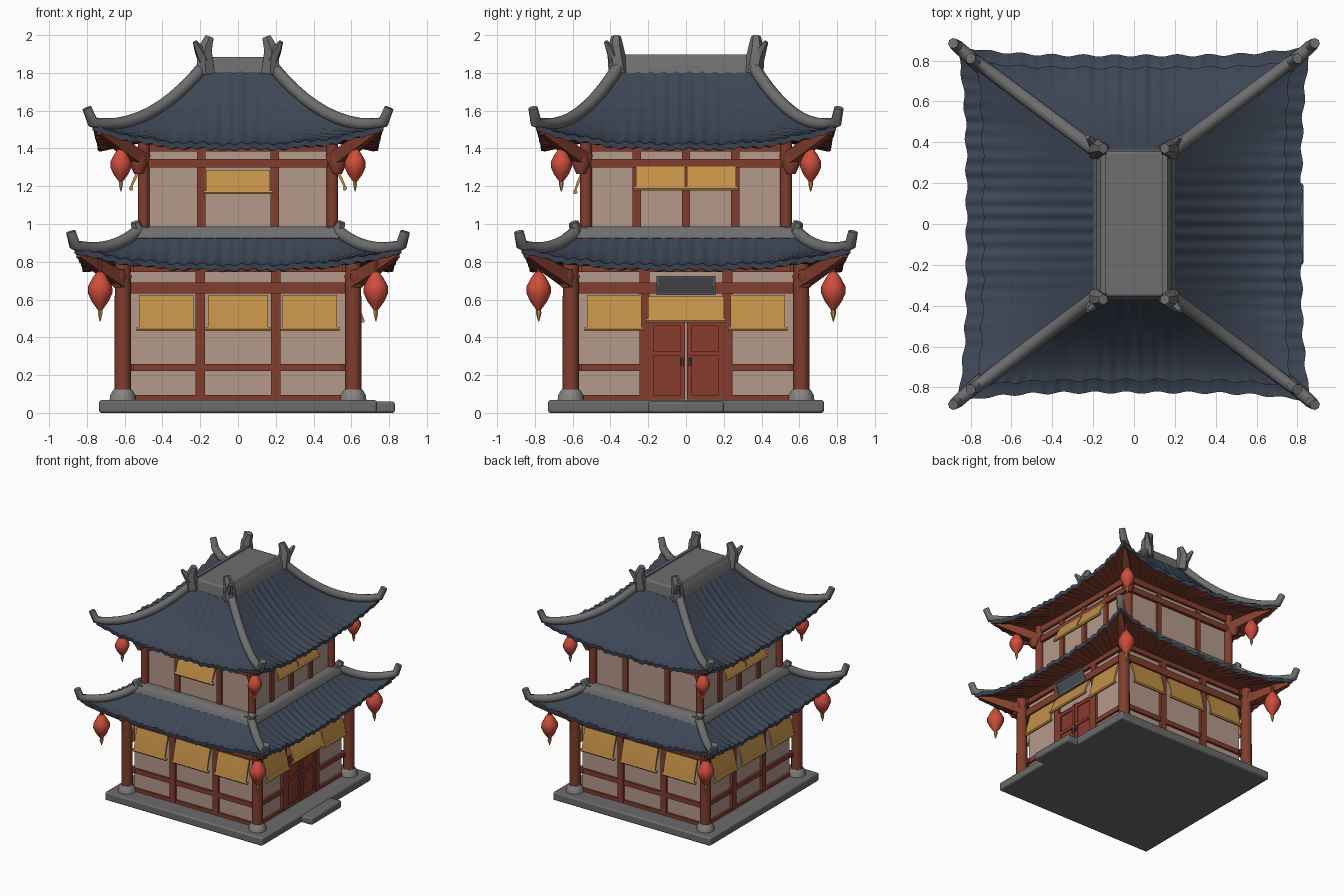
import bpy, bmesh, math
from mathutils import Vector, Matrix

if "Cube" in bpy.data.objects:
    bpy.data.objects.remove(bpy.data.objects["Cube"])

COLOURS = {
    "roof_tile": (0.047, 0.062, 0.092), "ridge_grey": (0.155, 0.155, 0.155),
    "plaster": (0.46, 0.32, 0.26), "red_wood": (0.22, 0.048, 0.026),
    "awning_gold": (0.54, 0.28, 0.065), "lantern_red": (0.62, 0.075, 0.045),
    "door_red": (0.25, 0.045, 0.027), "stone": (0.145, 0.145, 0.148),
    "sign_slate": (0.085, 0.09, 0.105), "post_stone": (0.24, 0.225, 0.215),
}
MATS = {}
for cname, c in COLOURS.items():
    MATS[cname] = bpy.data.materials.new(cname)
    MATS[cname].diffuse_color = (*c, 1)

parts = {}  # part name -> (bmesh, material names)


def part(name, *mats):
    return parts.setdefault(name, (bmesh.new(), mats))[0]


def turn(side, u, d, z):
    """Wall space (along, outward, up) to model space; sides: front, right, back, left."""
    return Matrix.Rotation(side * math.pi / 2, 3, 'Z') @ Vector((u, -d, z))


def prism(bm, side, u0, u1, profile):
    """Extrude an (outward, up) outline along a wall."""
    a = [bm.verts.new(turn(side, u0, d, z)) for d, z in profile]
    b = [bm.verts.new(turn(side, u1, d, z)) for d, z in profile]
    n = len(a)
    faces = [bm.faces.new(a), bm.faces.new(b[::-1])]
    for i in range(n):
        j = (i + 1) % n
        faces.append(bm.faces.new((a[j], a[i], b[i], b[j])))
    bmesh.ops.recalc_face_normals(bm, faces=faces)


def block(bm, side, u0, u1, d0, d1, z0, z1):
    prism(bm, side, u0, u1, [(d0, z0), (d1, z0), (d1, z1), (d0, z1)])


def tube(bm, pts, radii, n=8, phase=0.0):
    """Tapered capped tube through points."""
    pts = [Vector(p) for p in pts]
    whole = (pts[-1] - pts[0]).normalized()
    ref = Vector((1, 0, 0)) if abs(whole.z) > 0.8 else Vector((0, 0, 1))
    rings = []
    for i, p in enumerate(pts):
        d = (pts[min(i + 1, len(pts) - 1)] - pts[max(i - 1, 0)]).normalized()
        s = d.cross(ref).normalized()
        w = s.cross(d)
        rings.append([bm.verts.new(p + radii[i] * (s * math.cos(a) + w * math.sin(a)))
                      for a in (phase + 2 * math.pi * k / n for k in range(n))])
    faces = [bm.faces.new(rings[0]), bm.faces.new(rings[-1][::-1])]
    for r, q in zip(rings, rings[1:]):
        for k in range(n):
            m = (k + 1) % n
            faces.append(bm.faces.new((r[k], q[k], q[m], r[m])))
    bmesh.ops.recalc_face_normals(bm, faces=faces)


CORNERS = [(sx, sy) for sx in (-1, 1) for sy in (-1, 1)]

# --- stone platform with door step
bm = part("platform", "stone")
block(bm, 0, -0.735, 0.735, -0.73, 0.73, 0, 0.068)
bm = part("door_step", "stone")
block(bm, 1, -0.2, 0.2, 0.6, 0.83, 0, 0.06)

# --- plaster storeys
block(part("lower_walls", "plaster"), 0, -0.57, 0.57, -0.57, 0.57, 0.06, 0.8)
block(part("upper_walls", "plaster"), 0, -0.49, 0.49, -0.52, 0.52, 0.8, 1.46)

# --- round corner posts, stone feet and bracket blocks
for sx, sy in CORNERS:
    x, y = 0.61 * sx, 0.61 * sy
    tube(part("lower_posts", "red_wood"), [(x, y, 0.07), (x, y, 0.8)], [0.044, 0.042], 12)
    tube(part("post_feet", "post_stone"), [(x, y, 0.065), (x, y, 0.095), (x, y, 0.125)],
         [0.07, 0.066, 0.048], 12)
    tube(part("upper_posts", "red_wood"),
         [(0.5 * sx, 0.53 * sy, 0.9), (0.5 * sx, 0.53 * sy, 1.46)], [0.032, 0.032], 10)
    bm = part("corner_brackets", "red_wood")
    tube(bm, [(0.6 * sx, 0.6 * sy, 0.69), (0.72 * sx, 0.72 * sy, 0.765),
              (0.84 * sx, 0.84 * sy, 0.84)], [0.055, 0.045, 0.025], 4, math.pi / 4)
    tube(bm, [(0.5 * sx, 0.53 * sy, 1.33), (0.61 * sx, 0.64 * sy, 1.41),
              (0.73 * sx, 0.76 * sy, 1.49)], [0.05, 0.045, 0.025], 4, math.pi / 4)
    for z, bx, by in ((0.715, 0.635, 0.635), (1.315, 0.525, 0.555)):
        tube(bm, [(bx * sx, by * sy, z - 0.05), (bx * sx, by * sy, z),
                  (bx * sx, by * sy, z + 0.045)], [0.025, 0.048, 0.04], 8)


# --- rolled cloth awning
def awning(side, u0, u1, d, z0, z1, out):
    mid = (z0 + z1) / 2
    prism(part("awnings", "awning_gold"), side, u0, u1,
          [(d, z1), (d + 0.015, z1 + 0.005), (d + 0.6 * out + 0.012, mid), (d + out + 0.01, z0),
           (d + out, z0), (d + 0.6 * out, mid - 0.01)])
    tube(part("awning_rolls", "awning_gold"),
         [turn(side, u0 - 0.012, d + out, z0 + 0.003), turn(side, u1 + 0.012, d + out, z0 + 0.003)],
         [0.012, 0.012], 6)


# --- timber frames, sills and awnings on every wall
for side in range(4):
    frame = part("timber_frame", "red_wood")
    studs = 0.22 if side == 1 else 0.2
    for u in (-studs, studs):
        block(frame, side, u - 0.026, u + 0.026, 0.55, 0.592, 0.07, 0.79)
    block(frame, side, -0.6, 0.6, 0.55, 0.605, 0.632, 0.69)
    block(frame, side, -0.6, 0.6, 0.55, 0.592, 0.745, 0.8)
    for u0, u1 in [(-0.6, -0.2), (0.2, 0.6)] if side == 1 else [(-0.6, 0.6)]:
        block(frame, side, u0, u1, 0.55, 0.588, 0.222, 0.26)
        block(frame, side, u0, u1, 0.55, 0.588, 0.066, 0.095)
    for u0, u1 in ((-0.525, -0.235), (0.235, 0.525)):
        awning(side, u0, u1, 0.585, 0.44, 0.62, 0.05)
    if side == 1:
        awning(side, -0.2, 0.2, 0.6, 0.485, 0.61, 0.06)
    else:
        awning(side, -0.16, 0.16, 0.585, 0.44, 0.62, 0.05)

    half, d = (0.53, 0.49) if side % 2 else (0.5, 0.52)
    for u in ((-0.26, 0, 0.26) if side % 2 else (-0.195, 0.195)):
        block(frame, side, u - 0.022, u + 0.022, d - 0.02, d + 0.016, 0.92, 1.45)
    block(frame, side, -half, half, d - 0.02, d + 0.025, 1.298, 1.345)
    block(frame, side, -half, half, d - 0.02, d + 0.02, 1.385, 1.46)
    if side % 2:
        for u0, u1 in ((-0.265, -0.006), (0.006, 0.265)):
            awning(side, u0, u1, d + 0.016, 1.185, 1.3, 0.06)
    elif side == 0:
        awning(side, -0.17, 0.17, d + 0.016, 1.165, 1.28, 0.05)

# --- double door with raised rails, handles and blank sign board
for s in (-1, 1):
    bm = part("door_leaves", "door_red")
    block(bm, 1, *sorted((s * 0.004, s * 0.196)), 0.56, 0.582, 0.07, 0.5)
    for a, b in ((0.004, 0.028), (0.172, 0.196)):
        block(bm, 1, *sorted((s * a, s * b)), 0.57, 0.591, 0.07, 0.5)
    for z in (0.07, 0.3, 0.46):
        block(bm, 1, *sorted((s * 0.028, s * 0.172)), 0.57, 0.59, z, z + 0.025)
    tube(part("door_handles", "sign_slate"),
         [turn(1, s * 0.02, 0.597, 0.25), turn(1, s * 0.02, 0.597, 0.29)], [0.008, 0.008], 6)
prism(part("sign_board", "sign_slate"), 1, -0.145, 0.145,
      [(0.6, 0.63), (0.615, 0.628), (0.655, 0.715), (0.64, 0.72)])
for a, b, z0, z1 in ((-0.155, 0.155, 0, 0.1), (-0.155, 0.155, 0.9, 1),
                     (-0.155, -0.143, 0, 1), (0.143, 0.155, 0, 1)):
    p = lambda f, o: (0.6 + 0.045 * f + o, 0.625 + 0.1 * f)
    prism(part("sign_frame", "ridge_grey"), 1, a, b, [p(z0, 0), p(z0, 0.022), p(z1, 0.022), p(z1, 0)])


# --- curved tile roofs with rippled rows, eave lip, soffit and hip ridges
def roof(name, top, eave, z0, z1, power, lift, flare, wall, zwall, tip):
    bm = part(name, "roof_tile", "red_wood")
    rows, cols = 12, 112

    def point(side, t, s):
        k = side % 2  # out axis: y on even sides, x on odd sides
        a = top[k] + (eave[k] - top[k]) * s
        d = top[1 - k] + (eave[1 - k] - top[1 - k]) * s
        ext = flare * s ** 2 * abs(t) ** 4
        u = a * t + math.copysign(ext, t)
        z = z1 + (z0 - z1) * (1 - s) ** power + lift * s ** 2 * abs(t) ** 3
        fade = 1 - abs(t) ** 10
        z += fade * 0.006 * math.sin(u * 2 * math.pi / 0.068)
        z += fade * s * 0.004 * math.sin(u * 23 + side)
        d += ext + fade * s ** 4 * 0.006 * math.sin(u * 41 + 2 * side)
        return u, d, z

    for side in range(4):
        grid = []
        for i in range(cols + 1):
            t = 2 * i / cols - 1
            line = [point(side, t, j / rows) for j in range(rows + 1)]
            u, d, z = line[-1]
            line.append((u, d - 0.004, z - 0.03))
            line.append((u * 0.975, d * 0.975, z - 0.032))
            k = side % 2
            line.append((wall[k] * t, wall[1 - k], zwall))
            grid.append([bm.verts.new(turn(side, *q)) for q in line])
        for g, h in zip(grid, grid[1:]):
            for j in range(len(g) - 1):
                f = bm.faces.new((g[j], g[j + 1], h[j + 1], h[j]))
                f.material_index = 1 if j > rows else 0

    ridge = part(name + "_hip_ridges", "ridge_grey")
    for sx, sy in CORNERS:
        pts = []
        for j in range(0, 11):
            u, d, z = point(0, 1, j / 10)
            pts.append((u * sx, d * sy, z + 0.014))
        pts.append((tip[0] * sx, tip[1] * sy, tip[2]))
        tube(ridge, pts, [0.034] * 8 + [0.033, 0.032, 0.031, 0.026], 8)


roof("lower_roof", (0.53, 0.58), (0.82, 0.825), 0.95, 0.785, 1.5, 0.09, 0.045,
     (0.57, 0.57), 0.785, (0.885, 0.885, 0.96))
roof("upper_roof", (0.175, 0.35), (0.74, 0.765), 1.83, 1.425, 1.7, 0.1, 0.03,
     (0.48, 0.51), 1.435, (0.8, 0.81, 1.615))

# --- grey collar around the upper storey, with small corner horns
for side in range(4):
    half, d = (0.6, 0.535) if side % 2 else (0.55, 0.585)
    prism(part("collar_ridge", "ridge_grey"), side, -half, half,
          [(d - 0.06, 0.92), (d + 0.035, 0.925), (d + 0.02, 0.975), (d, 0.988), (d - 0.06, 0.985)])
for sx, sy in CORNERS:
    tube(part("collar_horns", "ridge_grey"),
         [(0.52 * sx, 0.57 * sy, 0.93), (0.545 * sx, 0.595 * sy, 1.01)], [0.045, 0.026], 6)

# --- flat ridge cap and forked corner finials
prism(part("ridge_cap", "ridge_grey"), 0, -0.175, 0.175,
      [(-0.37, 1.79), (0.37, 1.79), (0.355, 1.885), (-0.355, 1.885)])
for side in (1, 3):
    prism(part("cap_rims", "ridge_grey"), side, -0.36, 0.36,
          [(0.14, 1.8), (0.2, 1.8), (0.185, 1.87), (0.165, 1.897), (0.14, 1.897)])
for sx, sy in CORNERS:
    bm = part("finials", "ridge_grey")
    tube(bm, [(0.17 * sx, 0.355 * sy, 1.8), (0.178 * sx, 0.372 * sy, 1.92),
              (0.15 * sx, 0.37 * sy, 1.992)], [0.055, 0.045, 0.026], 6)
    tube(bm, [(0.18 * sx, 0.38 * sy, 1.87), (0.205 * sx, 0.4 * sy, 1.92),
              (0.228 * sx, 0.425 * sy, 1.965)], [0.035, 0.026, 0.012], 5)

# --- hanging lanterns with cords and tassels
for x, y, z, k, hang in ((0.73, 0.78, 0.645, 1, 0.83), (0.62, 0.66, 1.31, 0.86, 1.46)):
    for sx, sy in CORNERS:
        def stack(name, mat, prof, n=8):
            tube(part(name, mat), [(x * sx, y * sy, z + h * k) for h, r in prof],
                 [r * k for h, r in prof], n)
        stack("lanterns", "lantern_red", [(0.1, 0.018), (0.07, 0.04), (0.025, 0.064), (-0.01, 0.065),
                                          (-0.055, 0.045), (-0.1, 0.012)])
        stack("lantern_tassels", "awning_gold", [(-0.095, 0.013), (-0.12, 0.014), (-0.16, 0.003)], 6)
        stack("lantern_cords", "red_wood", [(0.09, 0.014), ((hang - z) / k, 0.008)], 6)

# --- turn every part into an object
for name, (bm, mats) in parts.items():
    bmesh.ops.remove_doubles(bm, verts=bm.verts, dist=1e-5)
    mesh = bpy.data.meshes.new(name)
    bm.to_mesh(mesh)
    bm.free()
    for m in mats:
        mesh.materials.append(MATS[m])
    ob = bpy.data.objects.new(name, mesh)
    bpy.context.collection.objects.link(ob)
    if name in ("platform", "door_step", "ridge_cap"):
        bev = ob.modifiers.new("soft_edges", 'BEVEL')
        bev.width, bev.segments = 0.012, 2
    ob.select_set(True)
    bpy.context.view_layer.objects.active = ob
bpy.ops.object.shade_smooth_by_angle(angle=math.radians(50))

for m in bpy.data.materials:
    if m.users and not m.is_grease_pencil:
        m.use_nodes = True
        m.node_tree.nodes["Principled BSDF"].inputs["Base Color"].default_value = m.diffuse_color
